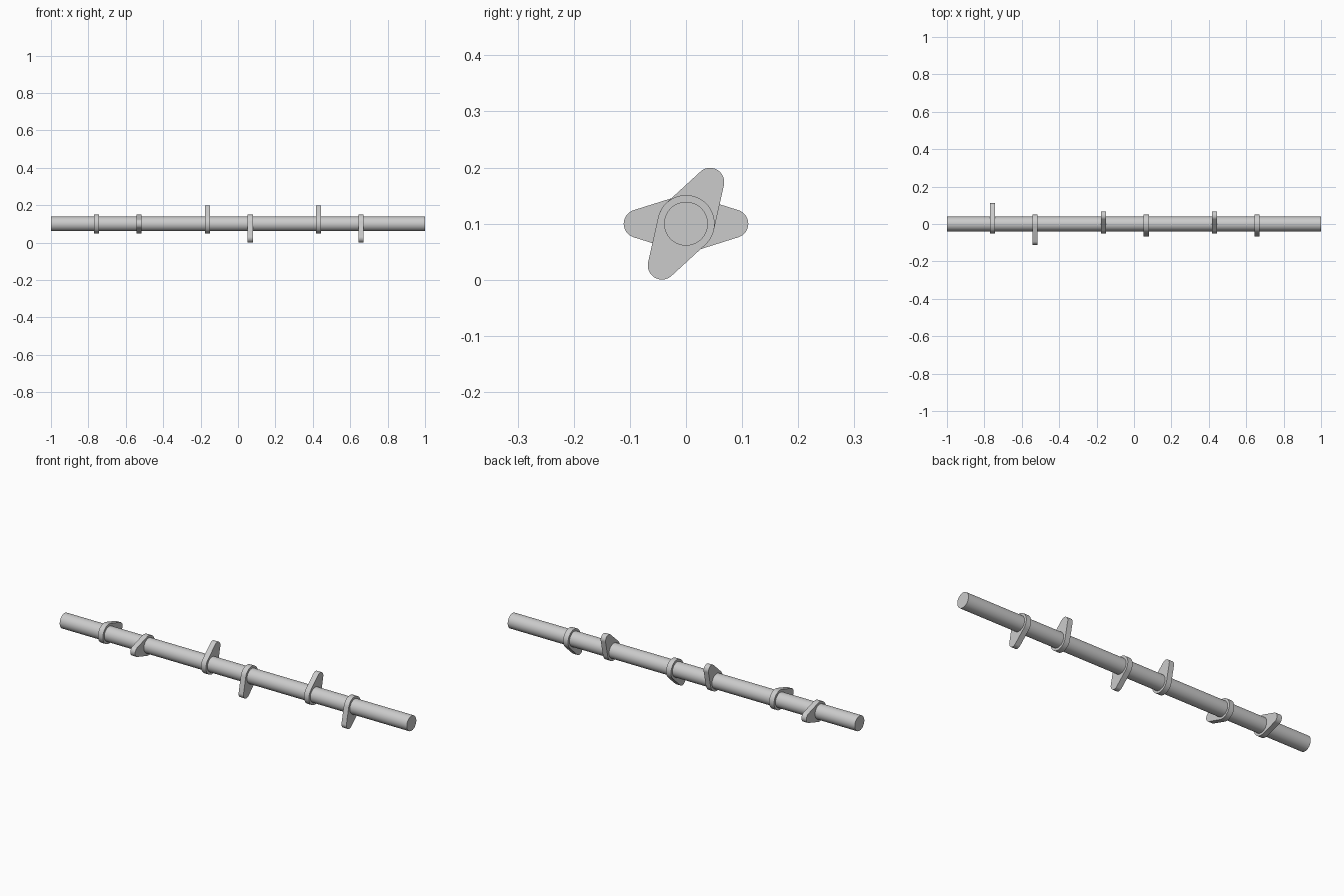
import bpy, bmesh
from math import sin, cos, asin, pi, radians

if "Cube" in bpy.data.objects:
    bpy.data.objects.remove(bpy.data.objects["Cube"])

AXIS_Z = 0.1
SHAFT_R = 0.039
BASE_R, NOSE_R, NOSE_DIST = 0.051, 0.0253, 0.0857
CAM_WIDTH = 0.028


def extrude_x(name, profile, x0, x1):
    """Solid made by sweeping a (y, z) profile along x."""
    bm = bmesh.new()
    face = bm.faces.new([bm.verts.new((x0, y, z + AXIS_Z)) for y, z in profile])
    geom = bmesh.ops.extrude_face_region(bm, geom=[face])["geom"]
    moved = [v for v in geom if isinstance(v, bmesh.types.BMVert)]
    bmesh.ops.translate(bm, verts=moved, vec=(x1 - x0, 0, 0))
    bmesh.ops.recalc_face_normals(bm, faces=bm.faces)
    mesh = bpy.data.meshes.new(name)
    bm.to_mesh(mesh)
    bm.free()
    obj = bpy.data.objects.new(name, mesh)
    bpy.context.collection.objects.link(obj)
    bpy.ops.object.select_all(action='DESELECT')
    obj.select_set(True)
    bpy.context.view_layer.objects.active = obj
    bpy.ops.object.shade_smooth_by_angle(angle=radians(30))
    return obj


def arc(cx, r, a0, a1, n):
    return [(cx + r * cos(a0 + (a1 - a0) * i / n), r * sin(a0 + (a1 - a0) * i / n))
            for i in range(n + 1)]


def cam_profile(angle):
    """Base circle and nose circle joined by tangent flanks, turned to angle."""
    t = pi / 2 - asin((BASE_R - NOSE_R) / NOSE_DIST)
    pts = arc(NOSE_DIST, NOSE_R, -t, t, 24) + arc(0, BASE_R, t, 2 * pi - t, 40)
    c, s = cos(angle), sin(angle)
    return [(u * c - v * s, u * s + v * c) for u, v in pts]


# Straight shaft
extrude_x("shaft", arc(0, SHAFT_R, 0, 2 * pi, 64)[:-1], -1, 1)

# Three pairs of opposed cam lobes
for i, (x, angle) in enumerate([(-0.757, 0), (-0.163, 60), (0.43, 60)]):
    for side, dx, turn in (("first", 0, 0), ("second", 0.228, 180)):
        extrude_x(f"cam_lobe_pair{i + 1}_{side}", cam_profile(radians(angle + turn)),
                  x + dx - CAM_WIDTH / 2, x + dx + CAM_WIDTH / 2)
